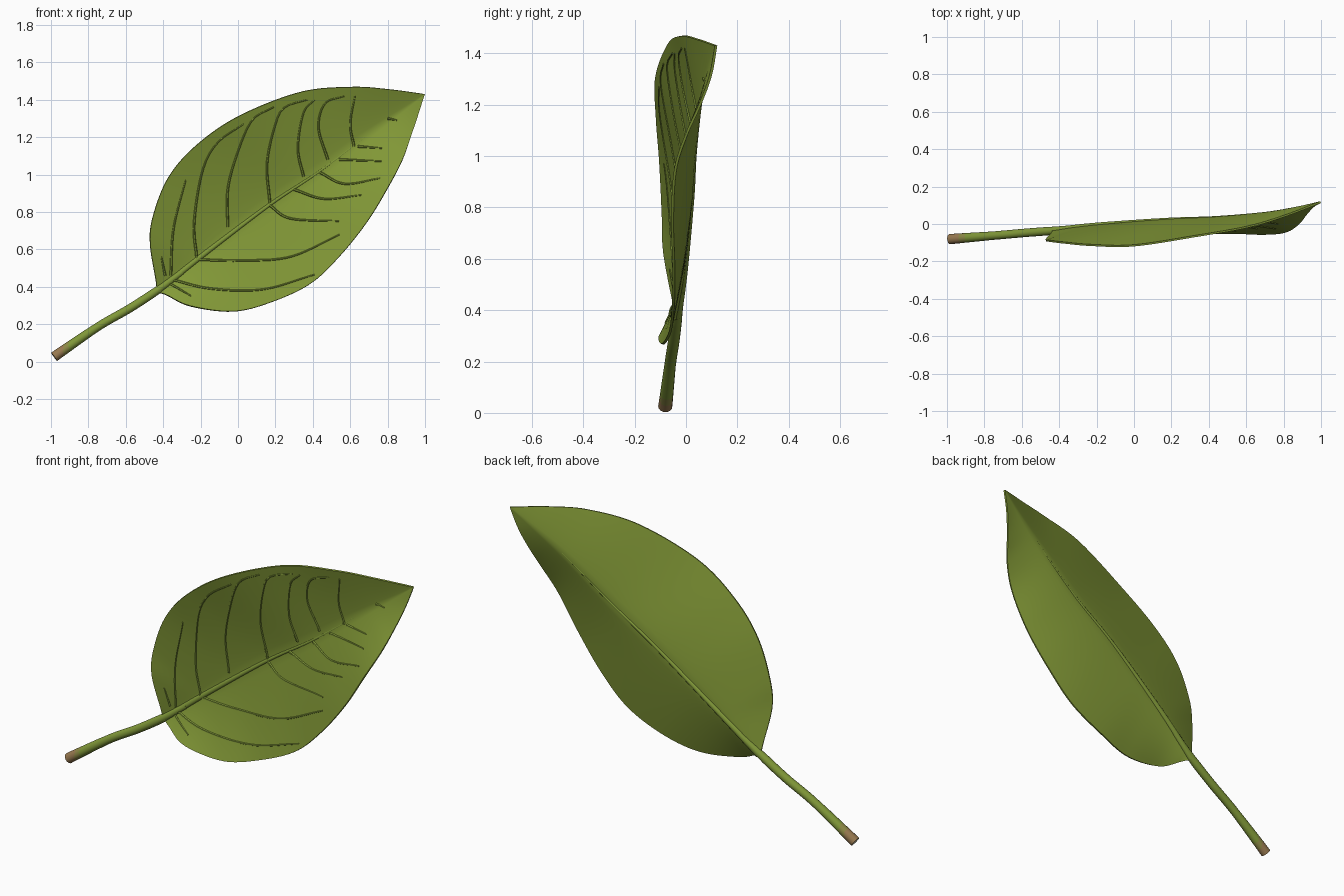
import bpy, bmesh, math
from mathutils import Vector
from mathutils.bvhtree import BVHTree

if "Cube" in bpy.data.objects:
    bpy.data.objects.remove(bpy.data.objects["Cube"])


def material(name, rgb):
    m = bpy.data.materials.new(name)
    m.diffuse_color = (*rgb, 1)
    m.use_nodes = True
    m.node_tree.nodes["Principled BSDF"].inputs["Base Color"].default_value = m.diffuse_color
    return m


LEAF = material("leaf green", (0.225, 0.318, 0.038))
STEM = material("stem green", (0.215, 0.31, 0.04))
OLIVE = material("olive brown", (0.26, 0.245, 0.06))
BARK = material("cut brown", (0.31, 0.19, 0.08))
PALE = material("pale pith", (0.60, 0.55, 0.38))


def spline(points, n):
    """Smooth path through points, n + 1 samples evenly spaced along its length."""
    p = [Vector(q) for q in points]
    p = [2 * p[0] - p[1]] + p + [2 * p[-1] - p[-2]]
    dense = []
    for a, b, c, d in zip(p, p[1:], p[2:], p[3:]):
        for k in range(16):
            t = k / 16
            dense.append(0.5 * (2 * b + (c - a) * t + (2 * a - 5 * b + 4 * c - d) * t * t
                                + (3 * b - a - 3 * c + d) * t ** 3))
    dense.append(p[-2])
    dist = [0]
    for a, b in zip(dense, dense[1:]):
        dist.append(dist[-1] + (b - a).length)
    out, j = [], 0
    for i in range(n + 1):
        s = dist[-1] * i / n
        while j < len(dist) - 2 and dist[j + 1] < s:
            j += 1
        f = (s - dist[j]) / (dist[j + 1] - dist[j])
        out.append(dense[j].lerp(dense[j + 1], min(f, 1)))
    return out


def add_tube(bm, path, radius, sides):
    """Tube along path; radius is a function of 0..1. Returns the start cap."""
    rings = []
    for i, p in enumerate(path):
        d = (path[min(i + 1, len(path) - 1)] - path[max(i - 1, 0)]).normalized()
        u = d.cross(Vector((0, 1, 0))).normalized()
        v = d.cross(u)
        r = radius(i / (len(path) - 1))
        rings.append([bm.verts.new(p + r * (math.cos(a) * u + math.sin(a) * v))
                      for a in (2 * math.pi * k / sides for k in range(sides))])
    for a, b in zip(rings, rings[1:]):
        for k in range(sides):
            bm.faces.new((a[k], a[(k + 1) % sides], b[(k + 1) % sides], b[k]))
    cap = bm.faces.new(rings[0][::-1])
    bm.faces.new(rings[-1])
    return cap


def finish(bm, name, mats, thickness=0):
    bmesh.ops.recalc_face_normals(bm, faces=bm.faces[:])
    me = bpy.data.meshes.new(name)
    bm.to_mesh(me)
    bm.free()
    ob = bpy.data.objects.new(name, me)
    bpy.context.collection.objects.link(ob)
    for m in mats:
        me.materials.append(m)
    bpy.ops.object.select_all(action='DESELECT')
    ob.select_set(True)
    bpy.context.view_layer.objects.active = ob
    if thickness:
        solid = ob.modifiers.new("thickness", 'SOLIDIFY')
        solid.thickness = thickness
        solid.offset = 0
        bpy.ops.object.modifier_apply(modifier="thickness")
    bpy.ops.object.shade_smooth_by_angle(angle=math.radians(40))
    return ob


# Guide lines: midrib and the two leaf edges, base to tip
TIP = (0.998, 0.117, 1.43)
midrib = [(-.425, -.035, .378), (-.2, -.008, .56), (.17, .022, .84),
          (.44, .035, 1.02), (.705, .06, 1.22), (.88, .09, 1.345), TIP]
upper = [(-.435, -.037, .39), (-.44, -.05, .44), (-.47, -.085, .63), (-.455, -.09, .775),
         (-.375, -.10, .98), (-.23, -.113, 1.15), (0, -.115, 1.31), (.33, -.065, 1.44),
         (.61, -.015, 1.468), (.81, .045, 1.455), TIP]
lower = [(-.42, -.037, .368), (-.38, -.06, .355), (-.257, -.102, .297), (-.03, -.09, .268),
         (.17, -.062, .315), (.385, -.05, .415), (.545, -.048, .565), (.695, -.053, .754),
         (.81, -.042, .945), (.88, 0, 1.08), (.92, .05, 1.19), (.96, .095, 1.31), TIP]

# Leaf blade: rows from edge to edge, folded forward along the midrib
ROWS, HALF = 64, 10
mid, up, low = (spline(g, ROWS) for g in (midrib, upper, lower))
bm = bmesh.new()
grid = []
for m, u, l in zip(mid, up, low):
    row = []
    for k in range(-HALF, HALF + 1):
        s = abs(k) / HALF
        edge = u if k > 0 else l
        p = m.lerp(edge, s)
        p.y = m.y + (edge.y - m.y) * s ** 1.15
        row.append(bm.verts.new(p))
    grid.append(row)
for a, b in zip(grid, grid[1:]):
    for k in range(2 * HALF):
        bm.faces.new((a[k], a[k + 1], b[k + 1], b[k]))
bmesh.ops.remove_doubles(bm, verts=bm.verts[:], dist=0.0005)
bmesh.ops.recalc_face_normals(bm, faces=bm.faces[:])
surface = BVHTree.FromBMesh(bm)
finish(bm, "leaf_blade", [LEAF], 0.01)

# Stem with brown cut end and pale domed tip
bm = bmesh.new()
path = spline([(-.983, -.081, .025), (-.925, -.076, .066), (-.738, -.061, .193),
               (-.578, -.047, .285), (-.425, -.035, .385), (-.3, -.02, .478)], 80)
cap = add_tube(bm, path, lambda t: 0.0225 + 0.005 * max(0, 1 - t * 3)
               - 0.006 * max(0, t - .75) / .25, 16)
for f in bm.faces:
    x = f.calc_center_median().x
    f.material_index = 2 if x < -.935 else 1 if x < -.905 else 0
ring = bmesh.ops.inset_region(bm, faces=[cap], thickness=0.005, depth=0.004)["faces"]
for f in ring + [cap]:
    f.material_index = 3
finish(bm, "stem", [STEM, OLIVE, BARK, PALE])

# Midrib running on to the tip
bm = bmesh.new()
add_tube(bm, mid[:-1], lambda t: 0.003 + 0.016 * (1 - t) ** 1.2, 10)
finish(bm, "midrib", [STEM])

# Side veins, drawn in the front plane (x, z) and laid on the blade
upper_veins = [
    [(-.39, .46), (-.41, .56)],
    [(-.36, .46), (-.345, .71), (-.28, .97)],
    [(-.22, .55), (-.235, .74), (-.19, 1.02), (-.11, 1.17), (.03, 1.27)],
    [(-.055, .72), (-.055, .92), (-.005, 1.11), (.075, 1.29), (.19, 1.36)],
    [(.17, .85), (.155, 1.06), (.20, 1.27), (.25, 1.36), (.37, 1.40)],
    [(.35, .99), (.32, 1.14), (.35, 1.33), (.41, 1.40)],
    [(.48, 1.08), (.43, 1.25), (.465, 1.38), (.57, 1.42)],
    [(.62, 1.15), (.60, 1.27), (.625, 1.42)]]
lower_veins = [
    [(-.37, .42), (-.25, .35)],
    [(-.36, .44), (-.15, .39), (.13, .385), (.41, .465)],
    [(-.22, .545), (.01, .54), (.28, .56), (.545, .68)],
    [(.17, .835), (.28, .765), (.54, .75)],
    [(.30, .92), (.46, .87), (.66, .89)],
    [(.44, 1.01), (.57, .95), (.76, .98)],
    [(.54, 1.08), (.77, 1.07)],
    [(.64, 1.15), (.77, 1.14)],
    [(.80, 1.30), (.85, 1.29)]]
for name, veins in (("upper_veins", upper_veins), ("lower_veins", lower_veins)):
    bm = bmesh.new()
    for vein in veins:
        path = []
        for p in spline([(x, 0, z) for x, z in vein], 20):
            hit = surface.ray_cast(Vector((p.x, -1, p.z)), Vector((0, 1, 0)))[0]
            if hit:
                path.append(hit + Vector((0, -0.005, 0)))
        add_tube(bm, path, lambda t: 0.0075 - 0.004 * t, 6)
    finish(bm, name, [STEM])
